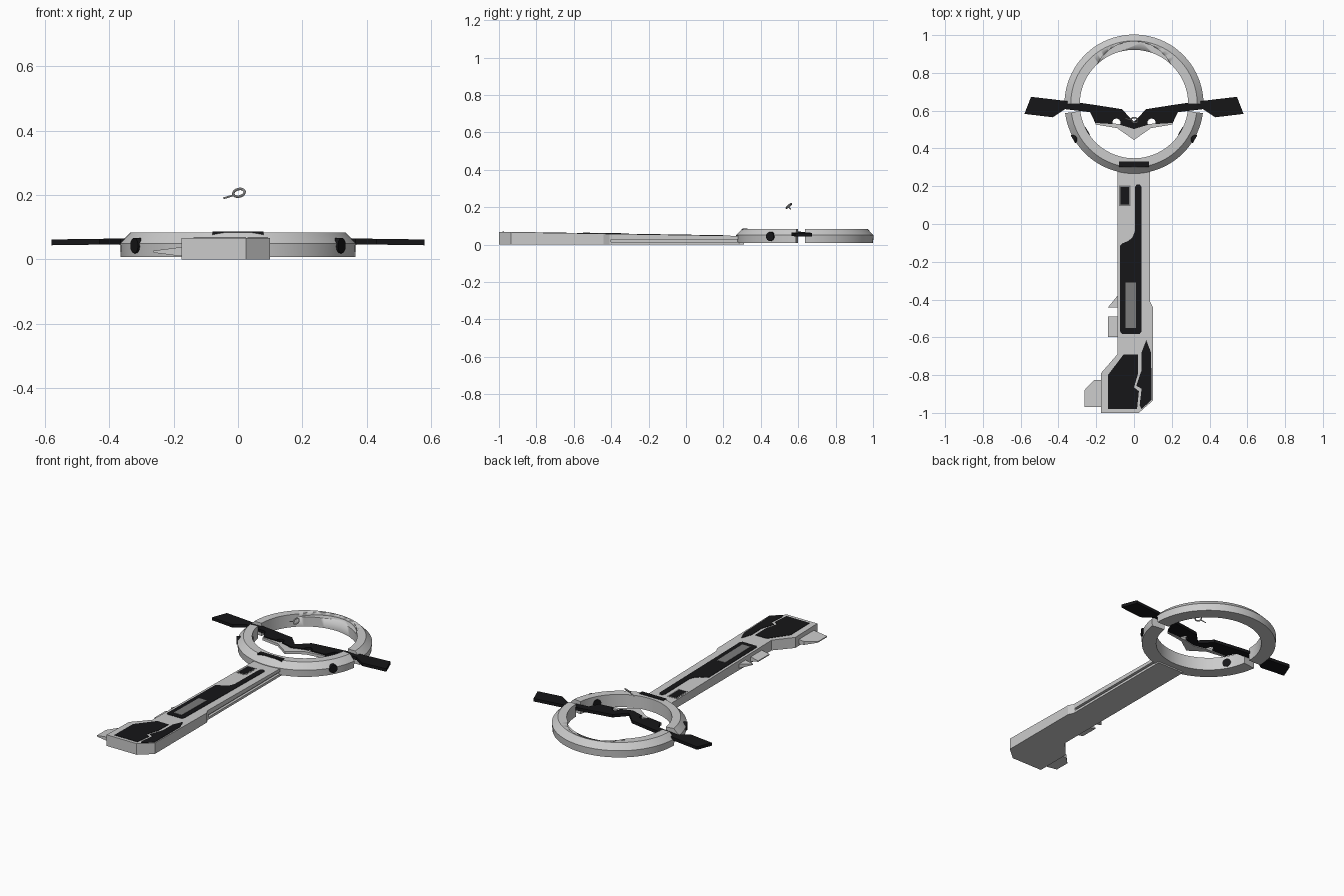
import bpy, bmesh
from math import sin, cos, pi, radians
from mathutils import Vector

if "Cube" in bpy.data.objects:
    bpy.data.objects.remove(bpy.data.objects["Cube"])

RC = 0.635  # ring centre in y


def mat(name, c):
    m = bpy.data.materials.new(name)
    m.diffuse_color = (*c, 1)
    m.use_nodes = True
    m.node_tree.nodes["Principled BSDF"].inputs["Base Color"].default_value = m.diffuse_color
    return m


BLACK = mat("black", (0.008, 0.008, 0.009))
DARK = mat("dark_grey", (0.2, 0.2, 0.2))
LIGHT = mat("light_metal", (0.75, 0.75, 0.73))


def finish(name, bm, m=None, smooth=False):
    bmesh.ops.recalc_face_normals(bm, faces=bm.faces)
    me = bpy.data.meshes.new(name)
    bm.to_mesh(me)
    bm.free()
    ob = bpy.data.objects.new(name, me)
    bpy.context.collection.objects.link(ob)
    if m:
        me.materials.append(m)
    if smooth:
        bpy.ops.object.select_all(action='DESELECT')
        ob.select_set(True)
        bpy.context.view_layer.objects.active = ob
        bpy.ops.object.shade_smooth_by_angle(angle=radians(25))
    return ob


def plate(name, pts, low, high, m=None):
    """Prism over an outline; low and high give z at (x, y)."""
    bm = bmesh.new()
    a = [bm.verts.new((x, y, low(x, y))) for x, y in pts]
    b = [bm.verts.new((x, y, high(x, y))) for x, y in pts]
    bm.faces.new(a)
    bm.faces.new(b)
    n = len(pts)
    for i in range(n):
        j = (i + 1) % n
        bm.faces.new((a[i], a[j], b[j], b[i]))
    return finish(name, bm, m)


def rod(name, p, q, r, m=None, seg=24):
    p, q = Vector(p), Vector(q)
    bm = bmesh.new()
    bmesh.ops.create_cone(bm, cap_ends=True, segments=seg, radius1=r, radius2=r, depth=(q - p).length)
    rot = Vector((0, 0, 1)).rotation_difference(q - p).to_matrix()
    for v in bm.verts:
        v.co = rot @ v.co + (p + q) / 2
    return finish(name, bm, m, True)


def cut(ob, cutter):
    mod = ob.modifiers.new("cut", 'BOOLEAN')
    mod.operation = 'DIFFERENCE'
    mod.solver = 'EXACT'
    mod.object = cutter
    bpy.context.view_layer.objects.active = ob
    bpy.ops.object.modifier_apply(modifier=mod.name)
    bpy.data.objects.remove(cutter)


def rect(x0, x1, y0, y1):
    return [(x0, y0), (x1, y0), (x1, y1), (x0, y1)]


def ring_arc(name, a0, a1, steps=40):
    prof = [(0.287, 0.008), (0.365, 0.008), (0.368, 0.05), (0.335, 0.084), (0.287, 0.084)]
    bm = bmesh.new()
    rows = []
    for i in range(steps + 1):
        t = radians(a0 + (a1 - a0) * i / steps)
        rows.append([bm.verts.new((r * cos(t), RC + r * sin(t), z)) for r, z in prof])
    for p, q in zip(rows, rows[1:]):
        for k in range(5):
            l = (k + 1) % 5
            bm.faces.new((p[k], p[l], q[l], q[k]))
    bm.faces.new(rows[0])
    bm.faces.new(rows[-1])
    return finish(name, bm, None, True)


# Bow ring in two halves, split where the wings pass
back = ring_arc("ring_back", 0, 180)
ring_arc("ring_front", 187.5, 352.5)
# crescent recess on the inner rim at the back
cut(back, rod("recess_cutter", (0, 0.75, 0.066), (0, 0.75, 0.2), 0.216, None, 64))

# Bolts through the ring and the bar across its front
for s in (-1, 1):
    d = Vector((s * cos(radians(30)), -sin(radians(30)), 0))
    c = Vector((0, RC, 0.043))
    rod("ring_bolt", c + d * 0.283, c + d * 0.373, 0.024, BLACK)
plate("ring_bar", rect(-0.08, 0.08, 0.302, 0.33), lambda x, y: 0.05, lambda x, y: 0.087, BLACK)


# Shaft and bit, sloping down toward the ring
def top(x, y):
    return 0.067 - (y + 1) * 0.016


shaft = plate("shaft", [(-0.088, 0.31), (0.085, 0.31), (0.085, -0.41), (0.1, -0.44), (0.1, -0.935),
                        (0.025, -1), (-0.175, -1), (-0.175, -0.79), (-0.088, -0.69)],
              lambda x, y: 0, top)
cut(shaft, plate("groove_cutter", rect(0.07, 0.2, -0.4, 0.28), lambda x, y: 0.014, lambda x, y: 0.028))


# Inlays on the shaft
def inlay(name, pts, m, lift):
    plate(name, pts, lambda x, y: top(x, y) - 0.004, lambda x, y: top(x, y) + lift, m)


inlay("window_frame", rect(-0.08, -0.018, 0.095, 0.205), DARK, 0.001)
inlay("window", rect(-0.072, -0.026, 0.103, 0.197), BLACK, 0.002)
inlay("long_panel", [(0.004, 0.195), (0.015, 0.21), (0.03, 0.21), (0.04, 0.195), (0.04, -0.57), (0.03, -0.582),
                     (-0.062, -0.582), (-0.073, -0.57), (-0.073, -0.115), (-0.06, -0.102), (-0.03, -0.09),
                     (-0.008, -0.07), (0.004, -0.04)], BLACK, 0.002)
inlay("slot_panel", rect(-0.044, 0.01, -0.55, -0.31), DARK, 0.004)
inlay("bit_panel_left", [(-0.055, -0.69), (0.022, -0.69), (0.022, -0.79), (0.0, -0.865), (0.026, -0.885),
                         (0.016, -0.98), (-0.138, -0.98), (-0.138, -0.8)], BLACK, 0.002)
inlay("bit_panel_right", [(0.065, -0.615), (0.09, -0.68), (0.094, -0.93), (0.04, -0.98), (0.03, -0.96),
                          (0.04, -0.872), (0.012, -0.857), (0.04, -0.775), (0.04, -0.68)], BLACK, 0.002)

# Teeth along the left edge, thinning toward their outer edge
for name, pts, x0, x1 in (
        ("tooth_large", [(-0.17, -0.825), (-0.21, -0.825), (-0.263, -0.88), (-0.263, -0.968), (-0.17, -0.968)], -0.17, -0.263),
        ("tooth_middle", rect(-0.138, -0.08, -0.597, -0.49), -0.08, -0.138),
        ("tooth_small", [(-0.138, -0.442), (-0.08, -0.442), (-0.08, -0.37)], -0.08, -0.138)):
    def half(x, y):
        return 0.003 + 0.012 * (x - x1) / (x0 - x1)
    plate(name, pts, lambda x, y: 0.024 - half(x, y), lambda x, y: 0.024 + half(x, y), LIGHT)


# Wings across the ring, mirrored, with two round holes
def mirrored(pts):
    return pts + [(-x, y) for x, y in reversed(pts) if x]


def wing_z(x, y):
    return 0.052 - 0.014 * abs(x)


def strip(pts_lo, pts_hi):
    """Build wings as quads between lower and upper edges so the dihedral stays clean."""
    bm = bmesh.new()
    rows = []
    for (xl, yl), (xh, yh) in zip(pts_lo, pts_hi):
        rows.append([bm.verts.new((x, y, wing_z(x, y) + h))
                     for x, y, h in ((xl, yl, 0), (xh, yh, 0), (xh, yh, 0.018), (xl, yl, 0.018))])
    for p, q in zip(rows, rows[1:]):
        for k in range(4):
            l = (k + 1) % 4
            bm.faces.new((p[k], p[l], q[l], q[k]))
    bm.faces.new(rows[0])
    bm.faces.new(rows[-1])
    return finish("wings", bm, BLACK)


lo = [(0, 0.503), (0.08, 0.527), (0.205, 0.535), (0.232, 0.592), (0.365, 0.608), (0.43, 0.565), (0.58, 0.583)]
hi = [(0, 0.542), (0.065, 0.608), (0.205, 0.63), (0.232, 0.634), (0.365, 0.652), (0.43, 0.66), (0.545, 0.673)]
flip = lambda e: [(-x, y) for x, y in reversed(e[1:])] + e
wings = strip(flip(lo), flip(hi))
for s in (-1, 1):
    cut(wings, rod("hole_cutter", (s * 0.093, 0.536, 0), (s * 0.093, 0.536, 0.15), 0.022))

# Pale beak under the middle of the wings
beak = [(0, 0.445), (0.09, 0.508), (0.205, 0.527), (0.205, 0.536), (0.08, 0.53), (0, 0.51)]
plate("beak", mirrored(beak)[:-1] + [(-0.09, 0.508)],
      lambda x, y: wing_z(x, y) - 0.004, lambda x, y: wing_z(x, y) + 0.012, LIGHT)

# Small floating loop with a stem
bpy.ops.mesh.primitive_torus_add(location=(0.003, 0.55, 0.207), rotation=(radians(40), radians(-15), 0),
                                 major_radius=0.018, minor_radius=0.004, major_segments=24, minor_segments=8)
bpy.context.object.name = "small_loop"
bpy.ops.object.shade_smooth_by_angle()
rod("loop_stem", (-0.012, 0.55, 0.2), (-0.045, 0.558, 0.19), 0.003, None, 8)
